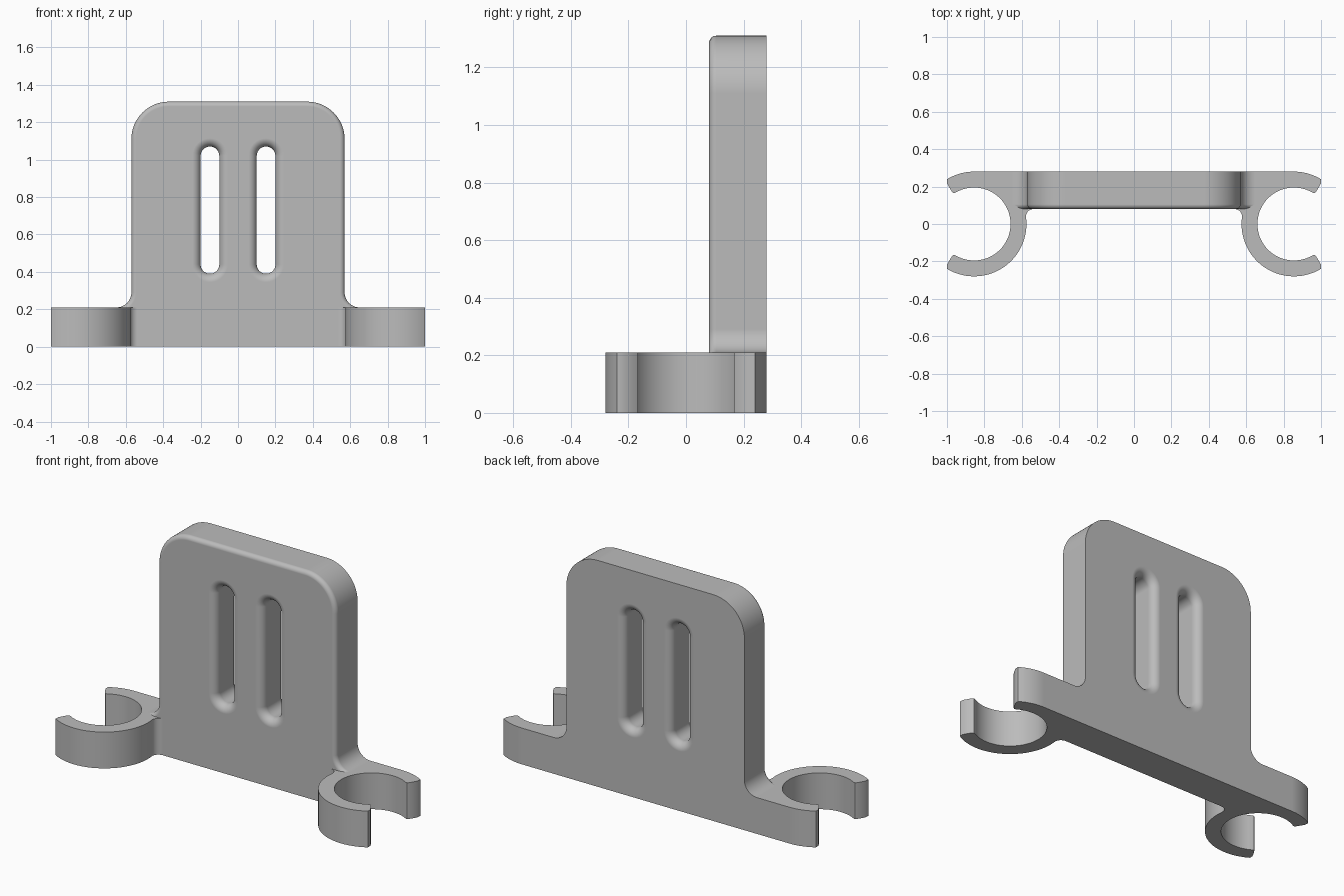
import bpy, bmesh
from math import sin, cos, radians, sqrt, atan2, degrees

cube = bpy.data.objects.get("Cube")
if cube:
    bpy.data.objects.remove(cube, do_unlink=True)

# Main dimensions
FRONT, BACK = 0.08, 0.28          # plate depth range
BASE_H, TOP = 0.21, 1.31          # clip height, plate height
HALF_W, CORNER, FOOT = 0.57, 0.2, 0.08
CLIP_X, R_OUT, R_IN = 0.855, 0.28, 0.195

grey = bpy.data.materials.new("grey plastic")
grey.use_nodes = True
grey.diffuse_color = (0.5, 0.5, 0.5, 1)
grey.node_tree.nodes["Principled BSDF"].inputs["Base Color"].default_value = (0.5, 0.5, 0.5, 1)


def arc(cx, cy, r, a0, a1, n):
    angles = [radians(a0 + (a1 - a0) * i / n) for i in range(n + 1)]
    return [(cx + r * cos(a), cy + r * sin(a)) for a in angles]


def mirrored(half):
    return half + [(-u, v) for u, v in reversed(half)]


def loft(name, rings):
    """Solid through a list of closed 3D rings with equal point counts."""
    bm = bmesh.new()
    loops = [[bm.verts.new(p) for p in ring] for ring in rings]
    n = len(loops[0])
    for a, b in zip(loops, loops[1:]):
        for i in range(n):
            j = (i + 1) % n
            bm.faces.new((a[i], a[j], b[j], b[i]))
    bm.faces.new(loops[0])
    bm.faces.new(loops[-1])
    bmesh.ops.recalc_face_normals(bm, faces=bm.faces)
    mesh = bpy.data.meshes.new(name)
    bm.to_mesh(mesh)
    bm.free()
    mesh.materials.append(grey)
    obj = bpy.data.objects.new(name, mesh)
    bpy.context.collection.objects.link(obj)
    return obj


def combine(target, other, operation):
    mod = target.modifiers.new("join", "BOOLEAN")
    mod.operation, mod.solver, mod.object = operation, "EXACT", other
    bpy.context.view_layer.objects.active = target
    bpy.ops.object.modifier_apply(modifier=mod.name)
    bpy.data.objects.remove(other, do_unlink=True)


def round_over(r, steps=8):
    """(depth, offset) pairs of a quarter-round edge."""
    return [(r - r * cos(a), r - r * sin(a))
            for a in (radians(90 * i / steps) for i in range(steps + 1))]


# Base with the two open clips, drawn from above
def base_outline():
    f = 0.04                                     # fillet between clip and plate
    dx = sqrt((R_OUT + f) ** 2 - f ** 2)
    tilt = degrees(atan2(f, dx))
    tip = [(0.999, -0.216), (0.985, -0.191), (0.972, -0.17), (0.965, -0.166), (0.957, -0.167)]
    half = arc(CLIP_X - dx, FRONT - f, f, 90, -tilt, 8)
    half += arc(CLIP_X, 0, R_OUT, 180 - tilt, 301.2, 32)[1:]
    half += tip
    half += arc(CLIP_X, 0, R_IN, 294.2, 65.8, 56)
    half += [(x, -y) for x, y in reversed(tip)]
    half += arc(CLIP_X, 0, R_OUT, 58.8, 90, 10)
    return mirrored(half)


# Upright plate outline, shrunk by d for the rounded front edge
def plate_outline(d):
    foot_x = HALF_W + FOOT
    half = [(foot_x, BASE_H / 2)]
    half += arc(foot_x, BASE_H + FOOT, FOOT + d, 270, 180, 12)
    half += arc(HALF_W - CORNER, TOP - CORNER, CORNER - d, 0, 90, 20)
    return mirrored(half)


# Slot outline, widened by d for the flared mouths
def slot_outline(cx, d):
    r = 0.05 + d
    return arc(cx, 1.02, r, 0, 180, 16) + arc(cx, 0.44, r, 180, 360, 16)


def upright(points, y):
    return [(x, y, z) for x, z in points]


outline = base_outline()
base = loft("clip_base", [[(x, y, z) for x, y in outline] for z in (0, BASE_H)])

plate_rings = [upright(plate_outline(inset), FRONT + depth)
               for inset, depth in round_over(0.025, 6)[::-1]]
plate_rings.append(upright(plate_outline(0), BACK))
bracket = loft("clip_bracket", plate_rings)
combine(bracket, base, "UNION")

# Two slots, flared at the front and the back
FLARE = 0.045
for cx in (-0.15, 0.15):
    mouth = [(FRONT - 0.03, FLARE)]
    mouth += [(FRONT + depth, flare) for depth, flare in round_over(FLARE)]
    profile = mouth + [(FRONT + BACK - y, d) for y, d in reversed(mouth)]
    cutter = loft("slot_cutter", [upright(slot_outline(cx, d), y) for y, d in profile])
    combine(bracket, cutter, "DIFFERENCE")

# Smooth rounded surfaces, crisp corners
bpy.ops.object.select_all(action="DESELECT")
bracket.select_set(True)
bpy.context.view_layer.objects.active = bracket
bpy.ops.object.shade_smooth_by_angle(angle=radians(30))
weighted = bracket.modifiers.new("weighted normals", "WEIGHTED_NORMAL")
weighted.keep_sharp = True
weighted.weight = 100
